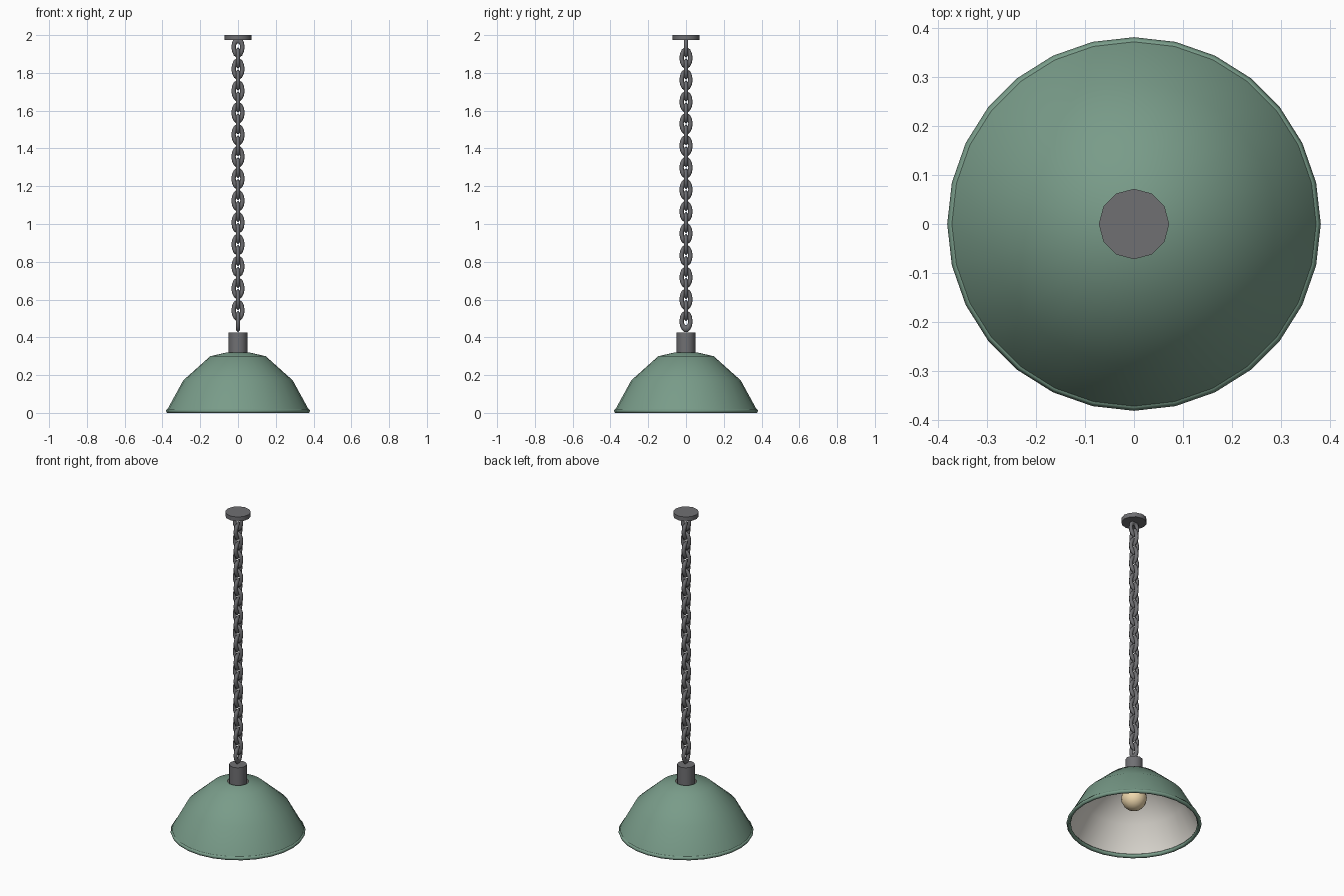
import bpy, bmesh
from math import pi, sin, cos, radians
from mathutils import Matrix

if "Cube" in bpy.data.objects:
    bpy.data.objects.remove(bpy.data.objects["Cube"])


def material(name, rgb):
    m = bpy.data.materials.new(name)
    m.diffuse_color = (*rgb, 1)
    m.use_nodes = True
    m.node_tree.nodes["Principled BSDF"].inputs["Base Color"].default_value = m.diffuse_color
    return m


GREEN = material("green_enamel", (0.19, 0.33, 0.25))
CREAM = material("cream_lining", (0.80, 0.77, 0.71))
METAL = material("dark_metal", (0.16, 0.16, 0.17))
GLASS = material("warm_glass", (0.88, 0.70, 0.43))


def finish(ob, mats, angle=40):
    for m in mats:
        ob.data.materials.append(m)
    bpy.ops.object.select_all(action='DESELECT')
    ob.select_set(True)
    bpy.context.view_layer.objects.active = ob
    bpy.ops.object.shade_smooth_by_angle(angle=radians(angle))


def cylinder(name, r, z0, z1, sides=12):
    bpy.ops.mesh.primitive_cylinder_add(vertices=sides, radius=r, depth=z1 - z0,
                                        location=(0, 0, (z0 + z1) / 2))
    ob = bpy.context.object
    ob.name = name
    finish(ob, [METAL], 35)


def lathe_closed(name, profile, sides, mats, inner_from):
    # spin a closed profile; segments from inner_from on use the second material
    bm = bmesh.new()
    rings = [[bm.verts.new((r * cos(2 * pi * i / sides), r * sin(2 * pi * i / sides), z))
              for i in range(sides)] for r, z in profile]
    for k in range(len(rings)):
        a, b = rings[k], rings[(k + 1) % len(rings)]
        for i in range(sides):
            j = (i + 1) % sides
            f = bm.faces.new((a[i], a[j], b[j], b[i]))
            f.material_index = 1 if k >= inner_from else 0
    bmesh.ops.recalc_face_normals(bm, faces=bm.faces)
    me = bpy.data.meshes.new(name)
    bm.to_mesh(me)
    bm.free()
    ob = bpy.data.objects.new(name, me)
    bpy.context.collection.objects.link(ob)
    finish(ob, mats, 45)


# ceiling plate and lamp holder
cylinder("ceiling_plate", 0.072, 1.973, 2.0)
cylinder("lamp_holder", 0.05, 0.24, 0.425)

# chain: stretched ring links, alternately turned a quarter
for i in range(26):
    bpy.ops.mesh.primitive_torus_add(major_radius=0.0235, minor_radius=0.0115,
                                     major_segments=14, minor_segments=6)
    link = bpy.context.object
    link.name = f"chain_link_{i + 1:02d}"
    link.data.transform(Matrix.Translation((0, 0, 1.937 - 0.0581 * i))
                        @ Matrix.Rotation(pi / 2 * (i % 2), 4, 'Z')
                        @ Matrix.Diagonal((1, 1, 1.65, 1))
                        @ Matrix.Rotation(pi / 2, 4, 'X'))
    finish(link, [METAL], 70)

# open-topped shade, green outside and cream inside
outer = [(0.373, 0.02), (0.29, 0.172), (0.147, 0.30), (0.06, 0.32)]
inner = [(0.06, 0.315), (0.145, 0.295), (0.286, 0.169), (0.368, 0.018)]
lathe_closed("shade", outer + inner, 28, [GREEN, CREAM], 3)

# rolled rim
bpy.ops.mesh.primitive_torus_add(major_radius=0.37, minor_radius=0.012, location=(0, 0, 0.0105),
                                 major_segments=28, minor_segments=6)
bpy.context.object.name = "shade_rim"
finish(bpy.context.object, [GREEN], 70)

# bulb
bpy.ops.mesh.primitive_uv_sphere_add(segments=16, ring_count=10, radius=0.073, location=(0, 0, 0.175))
bpy.context.object.name = "bulb"
finish(bpy.context.object, [GLASS], 60)
